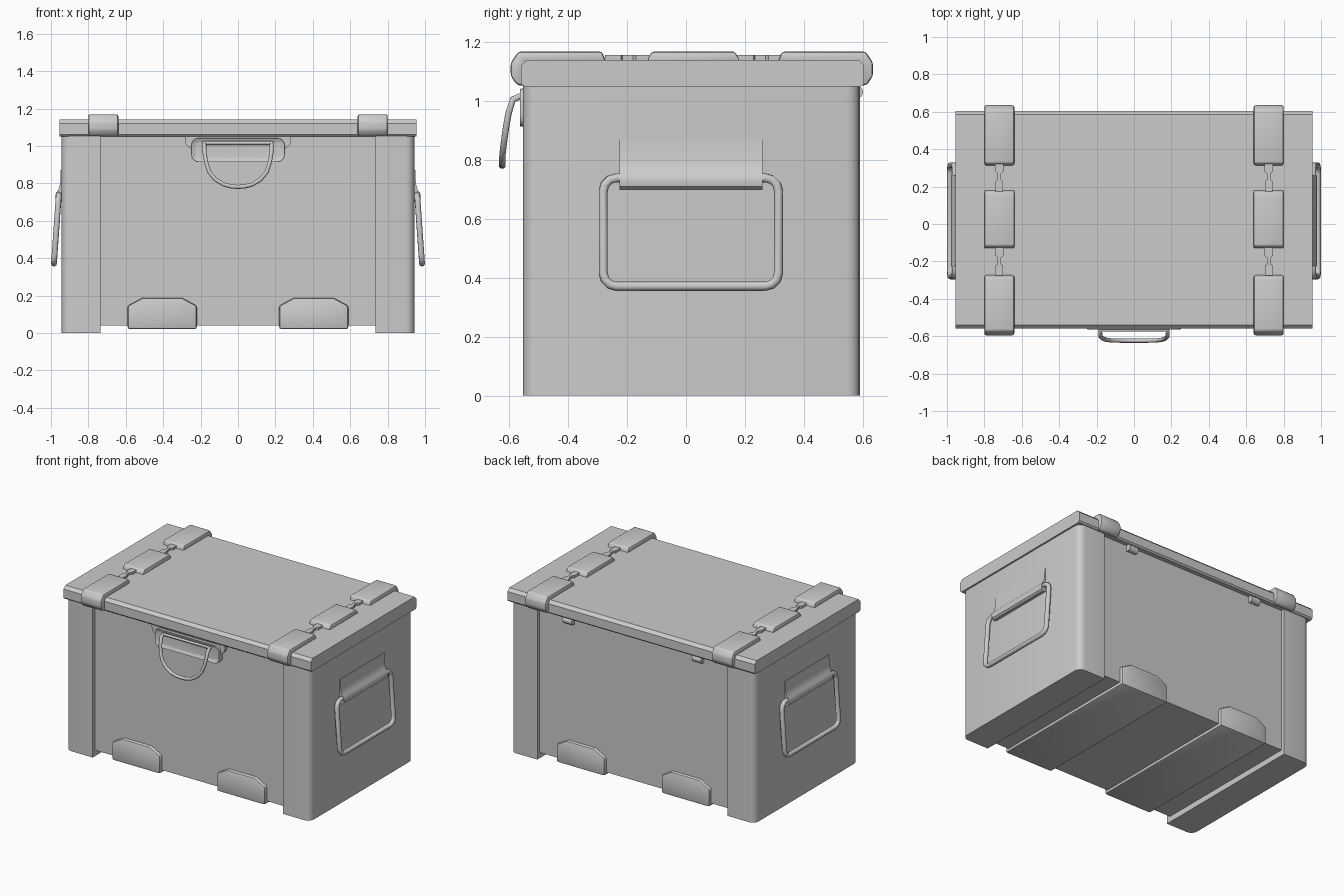
import bpy, bmesh, math
from mathutils import Vector

if "Cube" in bpy.data.objects:
    bpy.data.objects.remove(bpy.data.objects["Cube"])


def finish(obj, bevel=0, segments=2, angle=35):
    bpy.ops.object.select_all(action='DESELECT')
    obj.select_set(True)
    bpy.context.view_layer.objects.active = obj
    if bevel:
        m = obj.modifiers.new("Bevel", 'BEVEL')
        m.width, m.segments, m.limit_method = bevel, segments, 'ANGLE'
        bpy.ops.object.modifier_apply(modifier=m.name)
    bpy.ops.object.shade_smooth_by_angle(angle=math.radians(angle))
    return obj


def prism(name, pts, axis, a, b, bevel=0, segments=2, inset=None):
    """Extrude a 2D profile along an axis from a to b."""
    def place(p, t):
        return {'x': (t, p[0], p[1]), 'y': (p[0], t, p[1]), 'z': (p[0], p[1], t)}[axis]
    bm = bmesh.new()
    n = len(pts)
    lo = [bm.verts.new(place(p, a)) for p in pts]
    hi = [bm.verts.new(place(p, b)) for p in pts]
    cap = bm.faces.new(lo)
    bm.faces.new(hi)
    for i in range(n):
        j = (i + 1) % n
        bm.faces.new((lo[i], lo[j], hi[j], hi[i]))
    bmesh.ops.recalc_face_normals(bm, faces=bm.faces)
    if inset:
        bmesh.ops.inset_region(bm, faces=[cap], thickness=inset[0], depth=inset[1])
    me = bpy.data.meshes.new(name)
    bm.to_mesh(me)
    bm.free()
    obj = bpy.data.objects.new(name, me)
    bpy.context.collection.objects.link(obj)
    return finish(obj, bevel, segments)


def rect(u0, u1, v0, v1):
    return [(u0, v0), (u1, v0), (u1, v1), (u0, v1)]


def round_rect(u0, u1, v0, v1, r, corners=(1, 1, 1, 1), seg=4):
    """Counter-clockwise from lower left; corners flags choose which are rounded."""
    out = []
    for k, (u, v, su, sv) in enumerate([(u0, v0, 1, 1), (u1, v0, -1, 1),
                                        (u1, v1, -1, -1), (u0, v1, 1, -1)]):
        if not corners[k]:
            out.append((u, v))
            continue
        for i in range(seg + 1):
            t = math.pi * (1 + k / 2) + math.pi / 2 * i / seg
            out.append((u + su * r + r * math.cos(t), v + sv * r + r * math.sin(t)))
    return out


def tube(name, pts, r, cyclic=True):
    cu = bpy.data.curves.new(name, 'CURVE')
    cu.dimensions = '3D'
    cu.bevel_depth, cu.bevel_resolution = r, 2
    cu.use_fill_caps = True
    sp = cu.splines.new('POLY')
    sp.points.add(len(pts) - 1)
    for p, co in zip(sp.points, pts):
        p.co = (*co, 1)
    sp.use_cyclic_u = cyclic
    obj = bpy.data.objects.new(name, cu)
    bpy.context.collection.objects.link(obj)
    bpy.ops.object.select_all(action='DESELECT')
    obj.select_set(True)
    bpy.context.view_layer.objects.active = obj
    bpy.ops.object.convert(target='MESH')
    return finish(bpy.context.view_layer.objects.active, angle=60)


# Central body panel, recessed between the two end blocks
prism("body_panel", rect(-0.75, 0.75, -0.525, 0.565), 'z', 0.04, 1.055)

# Lid with softened front and back edges
prism("lid", [(-0.55, 1.05), (0.595, 1.05), (0.605, 1.06), (0.605, 1.12), (0.585, 1.14),
              (-0.54, 1.14), (-0.56, 1.12), (-0.56, 1.06)], 'x', -0.955, 0.955)

for s, side in ((-1, "left"), (1, "right")):
    # End block with rounded outer corners
    pts = [(s * u, v) for u, v in
           round_rect(0.735, 0.943, -0.553, 0.59, 0.045, (0, 1, 1, 0))]
    prism(side + "_end_block", pts, 'z', 0, 1.055)

    # Base runner, turned up as a pad at front and back
    prism(side + "_runner", [(s * u, v) for u, v in
          [(0.22, 0.02), (0.22, 0.145), (0.30, 0.188), (0.51, 0.188), (0.59, 0.145), (0.59, 0.02)]],
          'y', -0.55, 0.588, 0.012, 2)

    # Lid strap: two wrapping ends and a middle pad
    x0, x1 = sorted((s * 0.64, s * 0.80))
    end = [(-0.54, 1.05), (-0.575, 1.055), (-0.595, 1.085), (-0.595, 1.13), (-0.57, 1.168),
           (-0.285, 1.168), (-0.27, 1.13), (-0.54, 1.13)]
    prism(side + "_strap_front", end, 'x', x0, x1, 0.01, 2)
    prism(side + "_strap_back", [(0.04 - y, z) for y, z in end], 'x', x0, x1, 0.01, 2)
    prism(side + "_strap_middle", [(-0.13, 1.13), (-0.13, 1.145), (-0.145 + 0.03, 1.168),
          (0.165, 1.168), (0.18, 1.145), (0.18, 1.13)], 'x', x0, x1, 0.01, 2)

    # Narrow-waisted buckles in the strap gaps
    for y in (-0.2, 0.25):
        half = [(0.02, -0.075), (0.02, -0.02), (0.009, -0.015), (0.009, 0.02),
                (0.022, 0.03), (0.022, 0.075)]
        pts = [(s * 0.72 + u, y + v) for u, v in half]
        pts += [(s * 0.72 - u, y + v) for u, v in reversed(half)]
        prism(side + "_strap_buckle", pts, 'z', 1.13, 1.156)

    # Bracket sheet folded over the handle bar
    prism(side + "_handle_bracket", [(s * u, v) for u, v in
          [(0.93, 0.87), (0.948, 0.87), (0.951, 0.80), (0.960, 0.765), (0.972, 0.75),
           (0.978, 0.73), (0.974, 0.71), (0.962, 0.70), (0.93, 0.70)]], 'y', -0.225, 0.26)

    # Swinging side handle, hanging slightly outward
    loop = round_rect(-0.281, 0.314, 0.371, 0.739, 0.045, seg=3)
    tube(side + "_handle", [(s * (0.958 + 0.026 * (0.739 - v) / 0.368), u, v)
                            for u, v in loop], 0.016)

    # Small rear hinge barrel under the lid
    barrel = [(0.577 + 0.024 * math.cos(t * math.pi / 6), 1.03 + 0.024 * math.sin(t * math.pi / 6))
              for t in range(12)]
    hx = s * 0.5
    prism(side + "_rear_hinge", barrel, 'x', hx - 0.035, hx + 0.035)

# Front latch: flared back plate, rounded housing and bail
prism("latch_plate", [(-0.285, 1.05), (-0.28, 1.01), (-0.255, 0.985), (0.255, 0.985),
                      (0.28, 1.01), (0.285, 1.05)], 'y', -0.548, -0.52)
prism("latch_housing", round_rect(-0.25, 0.25, 0.913, 1.042, 0.04), 'y', -0.566, -0.52,
      0.006, 2, inset=(0.02, -0.012))

# D-shaped bail swinging out from the housing
drop = [(0.180, -0.566, 1.015), (0.180, -0.588, 1.005), (0.178, -0.602, 0.96), (0.170, -0.611, 0.91),
        (0.153, -0.618, 0.86), (0.120, -0.623, 0.82), (0.075, -0.624, 0.793), (0.035, -0.624, 0.783)]
bail = drop + [(0, -0.624, 0.781)] + [(-x, y, z) for x, y, z in reversed(drop)]
tube("latch_bail", [Vector(p) for p in bail], 0.0115)
